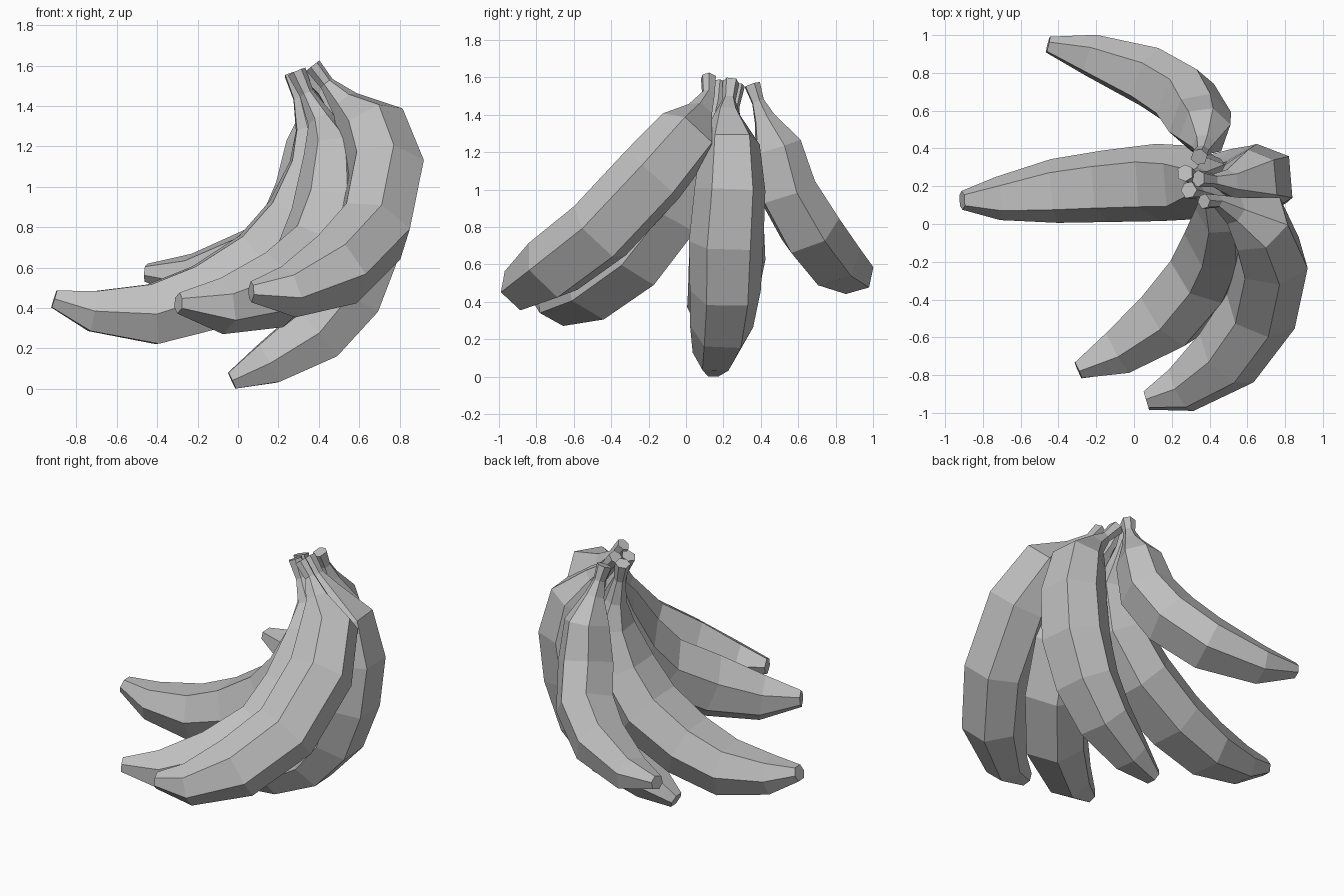
import bpy, bmesh
from mathutils import Vector

skin = bpy.data.materials.new("plain grey skin")
skin.diffuse_color = (0.53, 0.53, 0.53, 1)
# Six-sided section, broad flat faces on the outer and inner curve
SECTION = [(1, 0), (.58, .87), (-.58, .87), (-1, 0), (-.58, -.87), (.58, -.87)]
SIDES = len(SECTION)


def banana(name, path):
    """Flat-faced tube along (x, y, z, radius) points."""
    pts = [Vector(p[:3]) for p in path]
    mid = pts[len(pts) // 2]
    across = (mid - pts[2]).cross(pts[-1] - mid).normalized()
    bm = bmesh.new()
    rings = []
    for i, p in enumerate(path):
        a, b = pts[max(i - 1, 0)], pts[min(i + 1, len(pts) - 1)]
        t = (b - a).normalized()
        u = (across - t * across.dot(t)).normalized()
        v = t.cross(u)
        rings.append([bm.verts.new(pts[i] + p[3] * (u * c + v * s)) for c, s in SECTION])
    for r, s in zip(rings, rings[1:]):
        for k in range(SIDES):
            n = (k + 1) % SIDES
            bm.faces.new((r[k], r[n], s[n], s[k]))
    bm.faces.new(rings[0])
    bm.faces.new(rings[-1])
    bmesh.ops.recalc_face_normals(bm, faces=bm.faces)
    me = bpy.data.meshes.new(name)
    bm.to_mesh(me)
    bm.free()
    me.materials.append(skin)
    ob = bpy.data.objects.new(name, me)
    bpy.context.collection.objects.link(ob)


# Each path runs from the stem top down to the blunt tip
banana("left_banana", [
    (.27, .27, 1.56, .045), (.305, .25, 1.44, .035), (.34, .24, 1.29, .06), (.375, .23, 1.12, .13),
    (.315, .22, .85, .195), (.13, .22, .62, .205), (-.15, .20, .455, .19),
    (-.42, .175, .37, .17), (-.72, .135, .385, .115), (-.91, .125, .445, .05)])
banana("back_banana", [
    (.345, .355, 1.56, .045), (.36, .385, 1.47, .035), (.37, .42, 1.38, .06), (.375, .49, 1.23, .135),
    (.35, .54, 1.0, .165), (.27, .665, .79, .175), (.08, .78, .64, .165),
    (-.23, .895, .555, .115), (-.455, .95, .575, .045)])
banana("front_banana", [
    (.29, .18, 1.57, .045), (.34, .17, 1.46, .035), (.41, .14, 1.33, .065), (.47, .07, 1.18, .14),
    (.46, -.09, .88, .19), (.375, -.27, .65, .195), (.18, -.50, .49, .19),
    (-.08, -.68, .41, .135), (-.295, -.775, .425, .05)])
banana("front_right_banana", [
    (.37, .12, 1.60, .04), (.44, .12, 1.51, .035), (.53, .07, 1.41, .075), (.66, .0, 1.29, .175),
    (.73, -.18, 1.08, .195), (.67, -.46, .78, .195), (.49, -.71, .59, .185),
    (.25, -.88, .48, .125), (.065, -.935, .48, .05)])
banana("lower_right_banana", [
    (.34, .24, 1.57, .045), (.42, .23, 1.48, .035), (.50, .22, 1.40, .07), (.62, .235, 1.24, .16),
    (.665, .235, 1.0, .19), (.63, .215, .72, .20), (.54, .21, .46, .19),
    (.385, .19, .27, .17), (.15, .155, .125, .12), (-.03, .145, .041, .05)])
